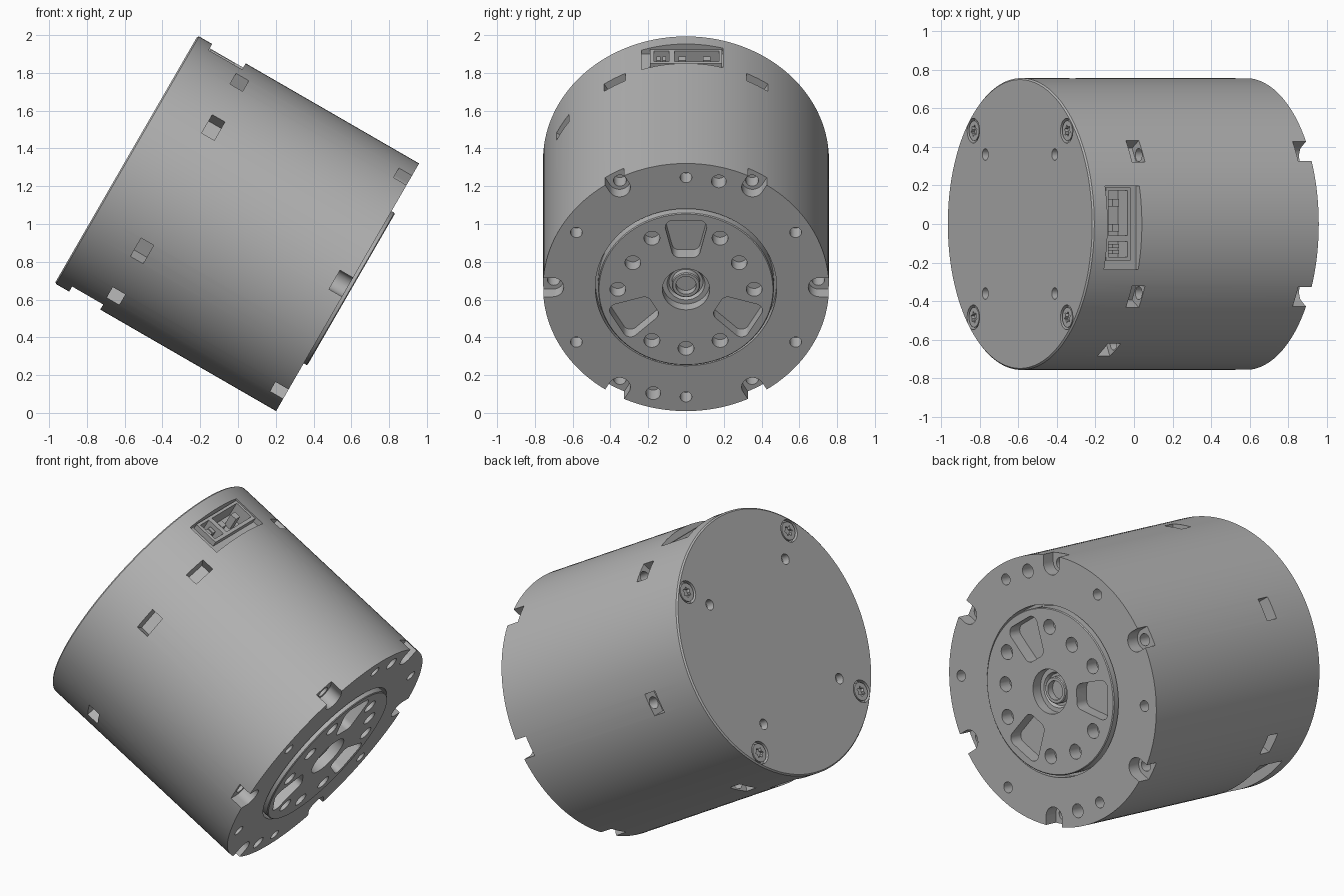
import bpy, bmesh
from math import cos, sin, pi, radians
from mathutils import Matrix

if "Cube" in bpy.data.objects:
    bpy.data.objects.remove(bpy.data.objects["Cube"])

metal = bpy.data.materials.new("grey metal")
metal.use_nodes = True
grey = (0.45, 0.45, 0.45, 1)
metal.diffuse_color = grey
metal.node_tree.nodes["Principled BSDF"].inputs["Base Color"].default_value = grey

# Tilted frame: local Z is the motor axis, local X points up the end face
S, C = sin(radians(30)), cos(radians(30))
TILT = Matrix(((S, 0, C, 0), (0, -1, 0, 0), (C, 0, -S, 1), (0, 0, 0, 1)))
R, BACK, FRONT, HUB = 0.757, -0.683, 0.67, 0.692


def finish(name, bm):
    bmesh.ops.recalc_face_normals(bm, faces=bm.faces)
    mesh = bpy.data.meshes.new(name)
    bm.to_mesh(mesh)
    bm.free()
    mesh.materials.append(metal)
    ob = bpy.data.objects.new(name, mesh)
    bpy.context.scene.collection.objects.link(ob)
    ob.matrix_world = TILT
    return ob


def lathe(name, profile, steps=144):
    """Solid of revolution from (radius, height) points."""
    bm = bmesh.new()
    vs = [bm.verts.new((r, 0, w)) for r, w in profile]
    es = [bm.edges.new(p) for p in zip(vs, vs[1:])]
    bmesh.ops.spin(bm, geom=vs + es, cent=(0, 0, 0), axis=(0, 0, 1),
                   angle=2 * pi, steps=steps, use_duplicate=False)
    bmesh.ops.remove_doubles(bm, verts=bm.verts, dist=1e-5)
    return finish(name, bm)


def circle(r, dist=0, n=32):
    return [(dist + r * cos(2 * pi * i / n), r * sin(2 * pi * i / n)) for i in range(n)]


def arc(cx, cy, r, a0, a1, n=8):
    angles = [radians(a0 + (a1 - a0) * i / n) for i in range(n + 1)]
    return [(cx + r * cos(a), cy + r * sin(a)) for a in angles]


def rect(u0, u1, y0, y1):
    return [(u0, -y0), (u1, -y0), (u1, -y1), (u0, -y1)]


def prism(bm, outline, w0, w1, angle=0):
    """Outline extruded along the axis, turned by angle from the top toward +y."""
    rot = Matrix.Rotation(-radians(angle), 4, 'Z')
    low = [bm.verts.new(rot @ Matrix.Translation((x, y, w0)).translation) for x, y in outline]
    high = [bm.verts.new(rot @ Matrix.Translation((x, y, w1)).translation) for x, y in outline]
    bm.faces.new(low)
    bm.faces.new(high)
    for i in range(len(low)):
        j = (i + 1) % len(low)
        bm.faces.new((low[i], low[j], high[j], high[i]))


def cut(target, bm):
    cutter = finish("cutter", bm)
    cutter.hide_render = True
    mod = target.modifiers.new("cut", 'BOOLEAN')
    mod.operation, mod.solver, mod.object = 'DIFFERENCE', 'EXACT', cutter
    mod.use_self = True
    bpy.context.view_layer.update()
    with bpy.context.temp_override(object=target, active_object=target):
        bpy.ops.object.modifier_apply(modifier=mod.name)
    bpy.data.objects.remove(cutter)


# Housing with a seat for the output hub
housing = lathe("housing", [(0, -0.62), (R, -0.62), (R, FRONT), (0.48, FRONT),
                            (0.48, 0.61), (0, 0.61)])

# Mounting notches, each with a screw hole, around the front rim
bm = bmesh.new()
for a in range(30, 360, 60):
    prism(bm, arc(0.705, 0, 0.058, 90, 270, 16) + [(0.85, -0.058), (0.85, 0.058)], 0.59, 0.75, a)
    prism(bm, circle(0.034, 0.7), 0.5, 0.6, a)
# Flange holes
for a in (0, 60, 120, 180, 240, 300):
    prism(bm, circle(0.031, 0.67), 0.57, 0.75, a)
for a in (15, 195):
    prism(bm, circle(0.039, 0.67), 0.57, 0.75, a)
cut(housing, bm)

# Side pockets with axial screw holes
bm = bmesh.new()
for a in (30, 90, 150, -30, -60, -120, -150):
    prism(bm, rect(0.675, 0.85, -0.065, 0.065), -0.407, -0.33, a)
    prism(bm, circle(0.034, 0.716), -0.35, -0.2, a)
# Connector recess on top, plain recess underneath
prism(bm, rect(0.695, 0.85, -0.235, 0.197), -0.595, -0.39)
prism(bm, rect(0.70, 0.85, -0.215, 0.215), -0.595, -0.405, 180)
SOCKETS = ((-0.06, 0.175), (-0.17, -0.09))
for y0, y1 in SOCKETS:
    prism(bm, rect(0.63, 0.8, y0, y1), -0.572, -0.46)
cut(housing, bm)

# Connector body and its pins
bm = bmesh.new()
prism(bm, rect(0.64, 0.728, -0.19, 0.19), -0.588, -0.44)
connector = finish("connector", bm)
bm = bmesh.new()
for y0, y1 in SOCKETS:
    prism(bm, rect(0.6, 0.8, y0, y1), -0.572, -0.46)
cut(connector, bm)
bm = bmesh.new()
for y, h in ((0.11, 0.02), (-0.02, 0.02), (-0.115, 0.01), (-0.145, 0.01)):
    prism(bm, rect(0.62, 0.712, y - h, y + h), -0.54, -0.5)
finish("connector_pins", bm)

# Back cover with countersunk screws and small holes
cover = lathe("back_cover", [(0, BACK), (R - 0.008, BACK), (R, BACK + 0.008),
                             (R, -0.62), (0, -0.62)])
bm = bmesh.new()
for a in (45, 135, 225, 315):
    prism(bm, circle(0.064, 0.685), -0.75, -0.655, a)
    prism(bm, circle(0.03, 0.51), -0.75, -0.635, a)
cut(cover, bm)
bm = bmesh.new()
for a in (45, 135, 225, 315):
    prism(bm, circle(0.052, 0.685), -0.679, -0.64, a)
screws = finish("cover_screws", bm)
bm = bmesh.new()
for a in (45, 135, 225, 315):
    star = [(0.685 + r * cos(i * pi / 6), r * sin(i * pi / 6))
            for i, r in enumerate((0.032, 0.02) * 6)]
    prism(bm, star, -0.75, -0.66, a)
cut(screws, bm)

# Output hub with central bore
hub = lathe("output_hub", [(0, 0.5), (0.465, 0.5), (0.465, HUB - 0.005), (0.46, HUB),
                           (0.125, HUB), (0.125, 0.56), (0, 0.56)])
bm = bmesh.new()
for a in (30, 90, 150, 180, 210, 270, 330):
    prism(bm, circle(0.042, 0.361), 0.58, 0.75, a)
for a in (60, 300):
    prism(bm, circle(0.042, 0.325), 0.58, 0.75, a)
# Three rounded wedge pockets
wedge = (arc(0.38, 0.07, 0.04, 0, 103) + arc(0.235, 0.035, 0.04, 103, 180)
         + arc(0.235, -0.035, 0.04, 180, 257) + arc(0.38, -0.07, 0.04, 257, 360))
for a in (0, 120, 240):
    prism(bm, wedge, 0.585, 0.75, a)
cut(hub, bm)

# Hollow shaft end and bearing ring inside the bore
lathe("shaft_end", [(0, 0.54), (0.075, 0.54), (0.075, 0.645), (0.07, 0.65),
                    (0.054, 0.65), (0.054, 0.56), (0, 0.56)], 48)
lathe("bearing_ring", [(0.09, 0.55), (0.126, 0.55), (0.126, 0.63), (0.1, 0.63),
                       (0.09, 0.615), (0.09, 0.55)], 48)

# Smooth the round walls, keep edges sharp
bpy.ops.object.select_all(action='DESELECT')
for ob in bpy.context.scene.objects:
    if ob.type == 'MESH' and metal.name in ob.data.materials:
        ob.select_set(True)
        bpy.context.view_layer.objects.active = ob
bpy.ops.object.shade_smooth_by_angle(angle=radians(30))
